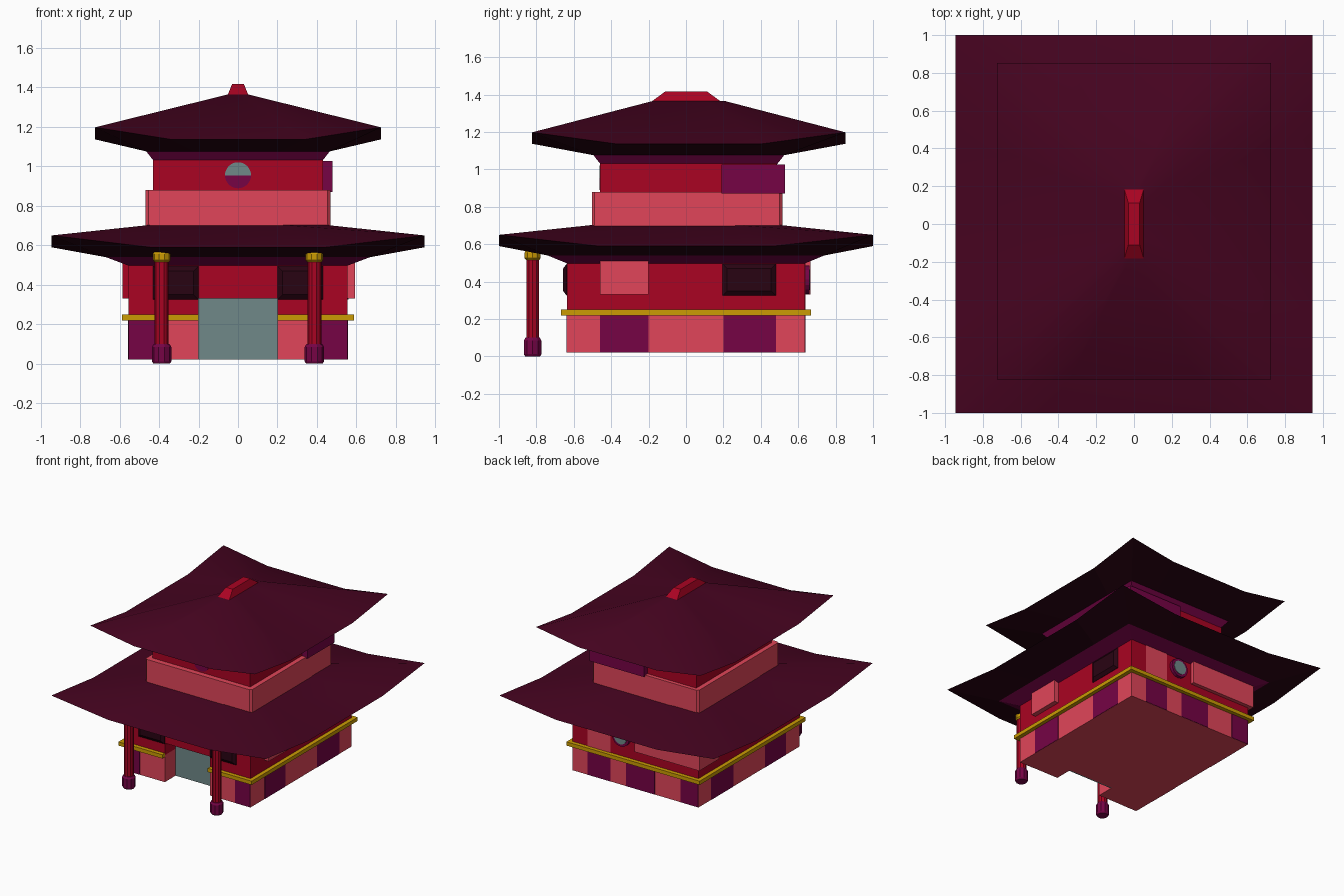
import bpy, bmesh, math

if "Cube" in bpy.data.objects:
    bpy.data.objects.remove(bpy.data.objects["Cube"])

COLORS = {
    "maroon": (0.06, 0.001, 0.014), "dark": (0.022, 0.001, 0.006),
    "red": (0.40, 0.001, 0.016), "pink": (0.75, 0.06, 0.10),
    "purple": (0.18, 0.001, 0.06), "gold": (0.6, 0.33, 0.001),
    "teal": (0.16, 0.25, 0.25),
}
MATS = {}
for key, rgb in COLORS.items():
    MATS[key] = bpy.data.materials.new(key)
    MATS[key].diffuse_color = (*rgb, 1)


def finish(name, bm, mats):
    bmesh.ops.recalc_face_normals(bm, faces=bm.faces)
    me = bpy.data.meshes.new(name)
    bm.to_mesh(me)
    bm.free()
    for m in mats:
        me.materials.append(MATS[m])
    ob = bpy.data.objects.new(name, me)
    bpy.context.collection.objects.link(ob)
    return ob


def loft(name, rings, mats, mat_ids=None):
    """Skin closed rings of equal length, capping both ends."""
    bm = bmesh.new()
    vs = [[bm.verts.new(p) for p in r] for r in rings]
    n = len(rings[0])
    for k in range(len(vs) - 1):
        for i in range(n):
            j = (i + 1) % n
            f = bm.faces.new((vs[k][i], vs[k][j], vs[k + 1][j], vs[k + 1][i]))
            f.material_index = mat_ids[k] if mat_ids else 0
    bm.faces.new(vs[0])
    bm.faces.new(vs[-1]).material_index = mat_ids[-1] if mat_ids else 0
    return finish(name, bm, mats)


def rect(x0, x1, y0, y1, z):
    return [(x0, y0, z), (x1, y0, z), (x1, y1, z), (x0, y1, z)]


def box(name, mat, x, y, z):
    return loft(name, [rect(*x, *y, z[0]), rect(*x, *y, z[1])], [mat])


def roof_ring(hx, hy, cy, z_mid, z_corner, kink=0.47):
    """Rectangle with two kinks per side so the corners can lift."""
    pts = []
    c = [(-hx, -hy), (hx, -hy), (hx, hy), (-hx, hy)]
    for i in range(4):
        a, b = c[i], c[(i + 1) % 4]
        for t, z in ((0, z_corner), ((1 - kink) / 2, z_mid), ((1 + kink) / 2, z_mid)):
            pts.append((a[0] + (b[0] - a[0]) * t, cy + a[1] + (b[1] - a[1]) * t, z))
    return pts


def roof(name, top, edge, inner, neck, cy, mid, corner):
    """Knife-edged eaves: smooth top surface, flat underside, sloped neck."""
    rings = [roof_ring(*top[:2], cy, top[2], top[2]),
             roof_ring(*edge, cy, mid, corner),
             roof_ring(*inner[:2], cy, inner[2], inner[2]),
             roof_ring(*neck[:2], cy, neck[2], neck[2])]
    ob = loft(name, rings, ["maroon", "dark", "purple"], [0, 1, 2, 2])
    for f in ob.data.polygons:
        f.use_smooth = f.material_index == 0
    return ob


def window(name, x, z, axis, wall):
    """Bevelled window block standing off a wall; wall is signed."""
    s = 1 if wall > 0 else -1
    rings = []
    for inset, off in ((0, -0.01), (0, 0.003), (0.025, 0.022)):
        a0, a1, z0, z1 = x[0] + inset, x[1] - inset, z[0] + inset, z[1] - inset
        d = wall + s * off
        uv = [(a0, z0), (a1, z0), (a1, z1), (a0, z1)]
        rings.append([(a, d, h) if axis == "y" else (d, a, h) for a, h in uv])
    return loft(name, rings, ["dark"])


def disc(name, mat, cx, cz, r, y0, y1, a0=0, a1=360, n=16):
    full = a1 - a0 == 360
    steps = n if full else n + 1
    angs = [math.radians(a0 + (a1 - a0) * i / n) for i in range(steps)]
    return loft(name, [[(cx + r * math.cos(a), y, cz + r * math.sin(a)) for a in angs]
                       for y in (y0, y1)], [mat])


def turned(name, mat, cx, cy, profile, n=10):
    return loft(name, [[(cx + r * math.cos(2 * math.pi * i / n),
                         cy + r * math.sin(2 * math.pi * i / n), z) for i in range(n)]
                       for r, z in profile], [mat])


# Lower storey: pink plinth, red wall, recessed doorway
for tag, mat, z in (("plinth", "pink", (0.02, 0.235)), ("wall", "red", (0.235, 0.33))):
    box(tag + "_core", mat, (-0.555, 0.555), (-0.49, 0.635), z)
    for s in (-1, 1):
        box(tag + "_door_jamb", mat, sorted((s * 0.2, s * 0.555)), (-0.635, -0.49), z)
box("upper_wall", "red", (-0.555, 0.555), (-0.635, 0.635), (0.33, 0.53))
box("door", "teal", (-0.2, 0.2), (-0.5, -0.485), (0.02, 0.33))

# Purple blocks in the plinth
E = 0.003
for s in (-1, 1):
    for y in ((-0.46, -0.2), (0.2, 0.48)):
        box("side_block", "purple", sorted((s * 0.5, s * (0.555 + E))), y, (0.021, 0.23))
    box("front_block", "purple", sorted((s * 0.42, s * 0.554)), (-0.635 - E, -0.6),
        (0.021, 0.23))
for x in ((0.22, 0.42), (-0.17, 0.08), (-0.554, -0.4)):
    box("back_block", "purple", x, (0.6, 0.635 + E), (0.021, 0.23))

# Gold band, broken at the door
gz = (0.22, 0.25)
for s in (-1, 1):
    box("gold_side", "gold", sorted((s * 0.54, s * 0.587)), (-0.667, 0.667), gz)
    box("gold_front", "gold", sorted((s * 0.2, s * 0.56)), (-0.667, -0.62), gz)
box("gold_back", "gold", (-0.56, 0.56), (0.62, 0.667), gz)

# Wall panels and windows
box("right_panel", "pink", (0.54, 0.593), (-0.46, -0.2), (0.33, 0.51))
box("left_panel", "red", (-0.585, -0.54), (-0.46, -0.2), (0.33, 0.51))
box("back_corner_panel", "pink", (-0.583, -0.01), (0.42, 0.665), (0.33, 0.51))
box("back_flush_panel", "pink", (0.22, 0.42), (0.62, 0.635 + E), (0.25, 0.51))
for s in (-1, 1):
    window("front_window", sorted((s * 0.2, s * 0.43)), (0.325, 0.495), "y", -0.635)
window("right_window", (0.195, 0.48), (0.325, 0.495), "x", 0.555)

# Round windows
disc("back_window_frame", "purple", 0.115, 0.41, 0.075, 0.62, 0.66)
disc("back_window_glass", "teal", 0.115, 0.41, 0.055, 0.65, 0.664)
disc("upper_window_glass", "teal", 0, 0.955, 0.066, -0.463, -0.45, 0, 180)
disc("upper_window_base", "purple", 0, 0.955, 0.066, -0.463, -0.45, 180, 360)

# Porch columns
for s in (-1, 1):
    cx, cy = s * 0.387, -0.82
    turned("column_base", "purple", cx, cy,
           [(0.042, 0), (0.049, 0.012), (0.049, 0.085), (0.04, 0.1)])
    turned("column_shaft", "red", cx, cy, [(0.035, 0.09), (0.035, 0.525)])
    turned("column_cap", "gold", cx, cy,
           [(0.036, 0.515), (0.045, 0.525), (0.045, 0.555), (0.036, 0.575)])

# Lower roof
roof("lower_roof", (0.43, 0.48, 0.705), (0.945, 1.0), (0.67, 0.74, 0.54),
     (0.555, 0.635, 0.497), 0, 0.59, 0.65)

# Upper storey with chamfered parapet
c, hx, y0, y1 = 0.015, 0.468, -0.503, 0.515
oct_xy = [(-hx + c, y0), (hx - c, y0), (hx, y0 + c), (hx, y1 - c),
          (hx - c, y1), (-hx + c, y1), (-hx, y1 - c), (-hx, y0 + c)]
loft("parapet", [[(x, y, z) for x, y in oct_xy] for z in (0.66, 0.88)], ["pink"])
box("upper_storey", "red", (-0.43, 0.43), (-0.46, 0.485), (0.86, 1.06))
box("upper_corner_panel", "purple", (0.0, 0.48), (0.19, 0.53), (0.87, 1.027))

# Upper roof and ridge cap
roof("upper_roof", (0.05, 0.195, 1.365), (0.725, 0.838), (0.465, 0.51, 1.076),
     (0.425, 0.47, 1.025), 0.015, 1.137, 1.198)
loft("ridge_cap", [rect(-0.055, 0.055, -0.195, 0.197, 1.355),
                   rect(-0.03, 0.03, -0.11, 0.112, 1.417)], ["red"])

for m in bpy.data.materials:
    if m.users and not m.is_grease_pencil:
        m.use_nodes = True
        m.node_tree.nodes["Principled BSDF"].inputs["Base Color"].default_value = m.diffuse_color
